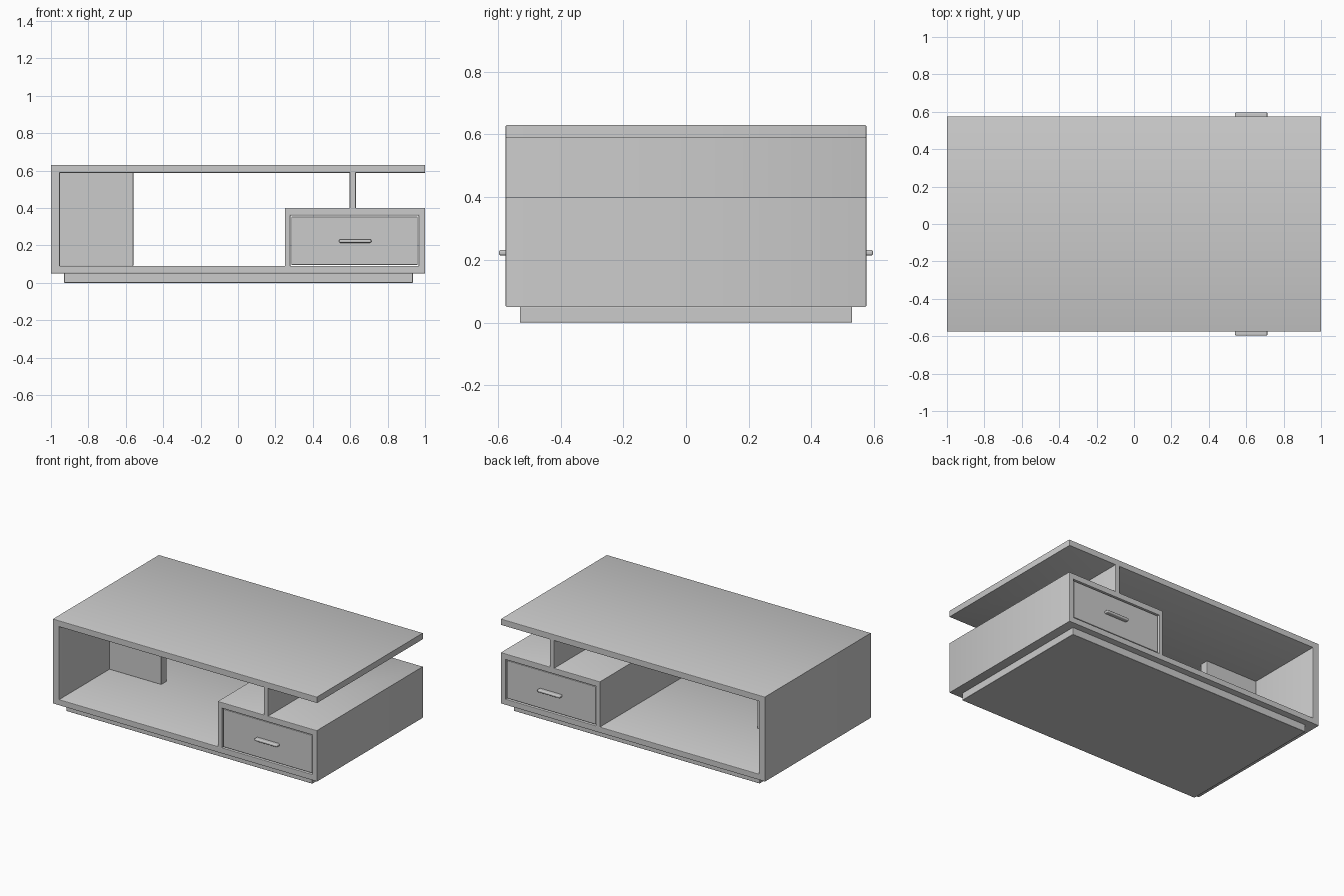
import bpy, math

if "Cube" in bpy.data.objects:
    bpy.data.objects.remove(bpy.data.objects["Cube"])

HALF_D = 0.575   # half depth of the table
BEV = 0.004


def box(name, x, y, z, bevel=BEV, segments=2):
    bpy.ops.mesh.primitive_cube_add(
        size=1, location=(sum(x) / 2, sum(y) / 2, sum(z) / 2))
    ob = bpy.context.object
    ob.name = name
    ob.scale = (x[1] - x[0], y[1] - y[0], z[1] - z[0])
    bpy.ops.object.transform_apply(location=False, rotation=False, scale=True)
    m = ob.modifiers.new("soft_edges", 'BEVEL')
    m.width, m.segments = bevel, segments
    m.harden_normals = True
    bpy.ops.object.shade_smooth_by_angle()
    return ob


# Carcass: one continuous profile (x, z) with two openings, run through the depth
outline = [(-1, .05), (1, .05), (1, .40), (.63, .40), (.63, .588), (1, .588), (1, .63), (-1, .63)]
open_bay = [(-.953, .09), (-.953, .588), (.597, .588), (.597, .40), (.25, .40), (.25, .09)]
drawer_bay = [(.28, .09), (.28, .36), (.966, .36), (.966, .09)]

curve = bpy.data.curves.new("carcass", 'CURVE')
curve.dimensions, curve.fill_mode = '2D', 'BOTH'
for loop in (outline, open_bay, drawer_bay):
    sp = curve.splines.new('POLY')
    sp.points.add(len(loop) - 1)
    for p, (x, z) in zip(sp.points, loop):
        p.co = (x, z, 0, 1)
    sp.use_cyclic_u = True
curve.extrude = HALF_D - BEV
curve.bevel_depth, curve.bevel_resolution = BEV, 1
curve.offset = -BEV
carcass = bpy.data.objects.new("carcass", curve)
bpy.context.collection.objects.link(carcass)
carcass.rotation_euler.x = math.pi / 2
bpy.ops.object.select_all(action='DESELECT')
carcass.select_set(True)
bpy.context.view_layer.objects.active = carcass
bpy.ops.object.convert(target='MESH')
bpy.ops.object.shade_smooth_by_angle()

# Plinth set back under the carcass
box("plinth", (-.93, .935), (-.53, .53), (0, .052))

# Upright panel inside the open bay
box("bay_panel", (-.955, -.56), (-.03, .03), (.088, .59))

# Drawers and handles on both long sides
for side, s in (("front", -1), ("back", 1)):
    box(side + "_drawer", (.285, .961), sorted((s * .02, s * .569)), (.095, .355))
    box(side + "_handle", (.54, .713), sorted((s * .56, s * .597)), (.214, .232), .007, 3)
